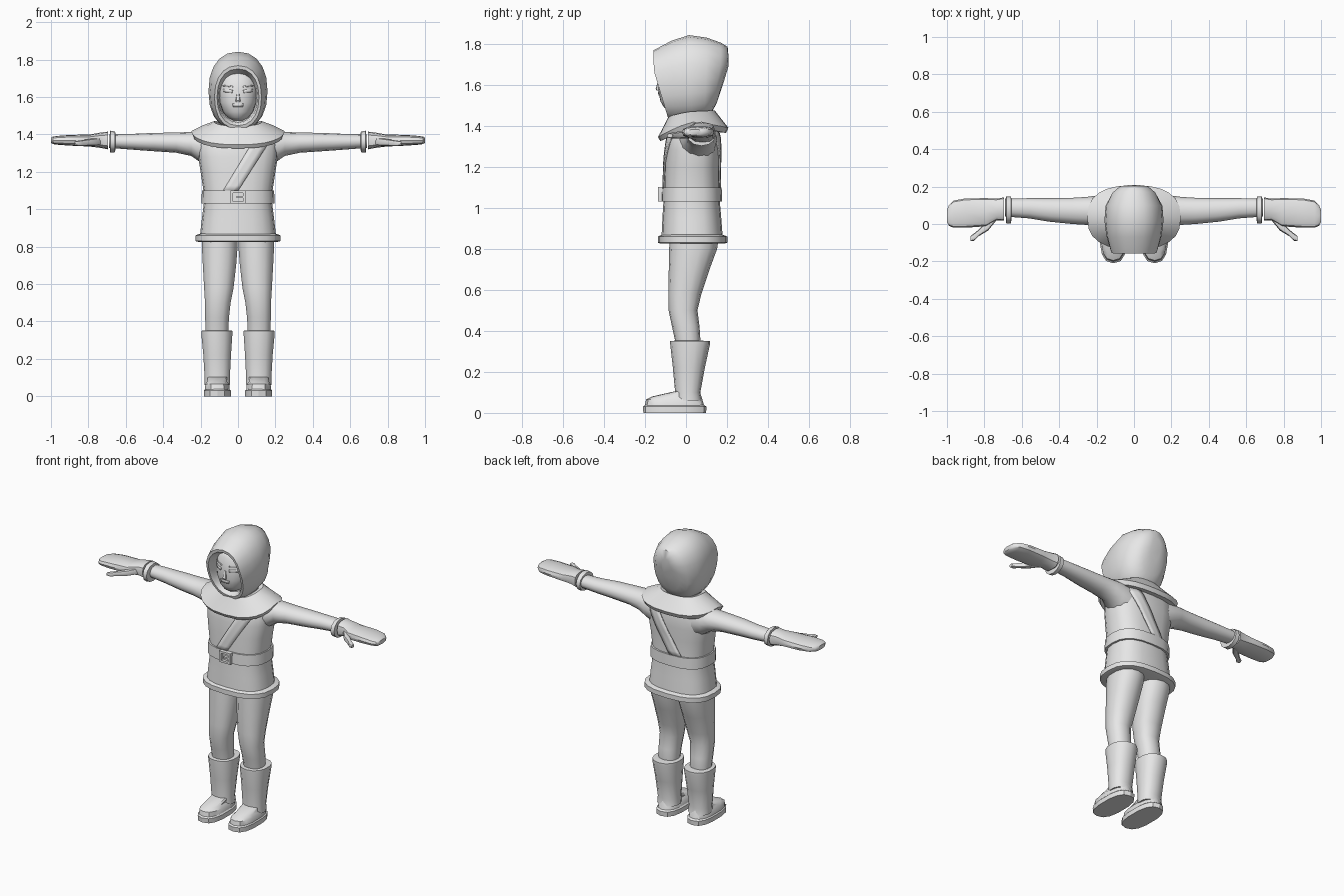
import bpy, math
from mathutils import Vector
from mathutils.bvhtree import BVHTree

grey = bpy.data.materials.new("plain grey")
grey.diffuse_color = (0.8, 0.8, 0.8, 1)


def make(name, verts, faces, mirror=False, angle=40):
    me = bpy.data.meshes.new(name)
    me.from_pydata(verts, [], faces)
    import_bm = bmesh.new()
    import_bm.from_mesh(me)
    bmesh.ops.recalc_face_normals(import_bm, faces=import_bm.faces)
    import_bm.to_mesh(me)
    import_bm.free()
    me.materials.append(grey)
    me.shade_smooth()
    me.set_sharp_from_angle(angle=math.radians(angle))
    ob = bpy.data.objects.new(name, me)
    bpy.context.collection.objects.link(ob)
    if mirror:
        ob.modifiers.new("mirror", 'MIRROR')
    return ob


import bmesh


def ring(axis, pos, u0, u1, v0, v1, n=2.4, seg=16):
    """Rounded outline filling the bounds u0..u1, v0..v1 across an axis."""
    out = []
    for i in range(seg):
        a = 2 * math.pi * i / seg
        s, c = math.sin(a), math.cos(a)
        u = (u0 + u1) / 2 + (u1 - u0) / 2 * math.copysign(abs(s) ** (2 / n), s)
        v = (v0 + v1) / 2 + (v1 - v0) / 2 * math.copysign(abs(c) ** (2 / n), c)
        out.append({'x': (pos, u, v), 'y': (u, pos, v), 'z': (u, v, pos)}[axis])
    return out


def skin(name, rings, mirror=False, angle=40):
    """Join successive outlines and close both ends."""
    k = len(rings[0])
    verts = [p for r in rings for p in r]
    faces = [(j * k + i, j * k + (i + 1) % k, (j + 1) * k + (i + 1) % k, (j + 1) * k + i)
             for j in range(len(rings) - 1) for i in range(k)]
    faces += [tuple(range(k)), tuple(range((len(rings) - 1) * k, len(rings) * k))]
    return make(name, verts, faces, mirror, angle)


def loft(name, axis, rows, mirror=False, n=2.4, seg=16, angle=40):
    return skin(name, [ring(axis, *r, n=n, seg=seg) for r in rows], mirror, angle)


def plate(name, target, bl, br, tl, tr, front=True, lift=0.004, thick=0.008, rows=8, cols=3, mirror=False):
    """Thin strip laid on the front or back of a part."""
    me = target.data
    tree = BVHTree.FromPolygons([v.co for v in me.vertices], [p.vertices for p in me.polygons])
    d = 1 if front else -1
    verts = []
    for j in range(rows + 1):
        for i in range(cols + 1):
            a, b = Vector(bl).lerp(Vector(br), i / cols), Vector(tl).lerp(Vector(tr), i / cols)
            x, z = a.lerp(b, j / rows)
            hit = tree.ray_cast(Vector((x, -2 * d, z)), Vector((0, d, 0)))[0]
            verts.append((x, (hit.y if hit else 0) - d * lift, z))
    w = cols + 1
    faces = [(j * w + i, j * w + i + 1, (j + 1) * w + i + 1, (j + 1) * w + i)
             for j in range(rows) for i in range(cols)]
    ob = make(name, verts, faces, mirror)
    m = ob.modifiers.new("thickness", 'SOLIDIFY')
    m.thickness, m.offset = thick, 0
    return ob


# Tunic, hem and belt
tunic = loft("tunic", 'z', [
    (.845, -.205, .205, -.12, .18), (.95, -.193, .193, -.115, .172), (1.03, -.183, .183, -.11, .165),
    (1.10, -.185, .185, -.108, .163), (1.20, -.20, .20, -.105, .163), (1.28, -.213, .213, -.10, .168),
    (1.36, -.215, .215, -.09, .165), (1.42, -.17, .17, -.06, .15)], n=2.6, seg=20)
loft("tunic_hem", 'z', [(.825, -.21, .21, -.125, .185), (.83, -.228, .228, -.137, .202),
                        (.86, -.228, .228, -.137, .202), (.872, -.195, .195, -.11, .17)], n=2.6, seg=20)
loft("belt", 'z', [(1.03, -.18, .18, -.10, .16), (1.03, -.196, .196, -.12, .176),
                   (1.10, -.193, .193, -.118, .174), (1.10, -.18, .18, -.10, .16)], n=2.6, seg=20)

# Buckle: four frame bars and a prong
for nm, x, z, w, h in [("left", -.033, 1.065, .014, .07), ("right", .033, 1.065, .014, .07),
                       ("top", 0, 1.094, .08, .013), ("bottom", 0, 1.036, .08, .013), ("prong", .012, 1.065, .04, .01)]:
    loft("buckle_" + nm, 'y', [(y, x - w / 2, x + w / 2, z - h / 2, z + h / 2) for y in (-.137, -.11)],
         n=60, seg=16, angle=30)

# Shoulder strap across chest and back
for nm, f in (("front", True), ("back", False)):
    plate("strap_" + nm, tunic, (-.085, 1.09), (-.005, 1.09), (.09, 1.38), (.18, 1.38), front=f)

# Arms, cuffs, gloves and thumbs
loft("arm", 'x', [(.14, -.04, .15, 1.22, 1.42), (.20, -.03, .152, 1.25, 1.42), (.25, -.005, .145, 1.285, 1.413),
                  (.33, .0, .14, 1.302, 1.41), (.45, .012, .138, 1.31, 1.408), (.56, .03, .138, 1.318, 1.403),
                  (.69, .04, .135, 1.328, 1.40)], True, 2.1, 12)
loft("cuff", 'x', [(.655, .035, .13, 1.33, 1.40), (.657, .004, .146, 1.305, 1.415), (.683, .004, .146, 1.302, 1.42),
                   (.685, .035, .13, 1.33, 1.40)], True, 2.1, 12)
loft("glove", 'x', [(.695, .018, .142, 1.32, 1.415), (.735, .02, .135, 1.328, 1.41), (.79, -.012, .138, 1.335, 1.40),
                    (.90, -.02, .137, 1.34, 1.397), (.965, -.02, .125, 1.345, 1.392), (.99, -.01, .10, 1.348, 1.388),
                    (1.0, .01, .075, 1.355, 1.382)], True, 2.8, 12)
loft("thumb", 'x', [(.735, .02, .07, 1.34, 1.385), (.78, -.035, .02, 1.338, 1.378), (.83, -.065, -.03, 1.337, 1.37),
                    (.855, -.09, -.05, 1.338, 1.366), (.875, -.092, -.065, 1.342, 1.362)], True, 2.4, 8)

# Trousers
loft("trouser_leg", 'z', [(.30, .052, .172, -.045, .065), (.36, .05, .175, -.055, .07), (.42, .047, .177, -.068, .066),
                          (.50, .038, .178, -.085, .056), (.58, .022, .183, -.086, .075), (.70, .008, .19, -.084, .115),
                          (.80, .0, .195, -.082, .152), (.86, .0, .195, -.08, .16)], True, 2.3, 14)

# Boots
loft("boot_shaft", 'z', [(.06, .04, .18, -.055, .078), (.10, .042, .18, -.053, .07), (.22, .036, .187, -.064, .092),
                         (.335, .028, .198, -.077, .117), (.35, .028, .198, -.077, .117), (.352, .05, .175, -.055, .08)],
     True, 2.3, 14)
loft("boot_foot", 'z', [(.03, .042, .178, -.202, .09), (.065, .046, .176, -.195, .08),
                        (.08, .06, .165, -.165, .075), (.104, .055, .165, -.06, .065)], True, 2.6, 14)
loft("boot_sole", 'z', [(0, .036, .184, -.208, .098), (.03, .036, .184, -.21, .10), (.038, .044, .176, -.20, .088)],
     True, 2.6, 14, 30)

# Shoulder cape, dipping at front and back
def cape_ring(rx, y0, y1, zf, zs, zb, seg=24):
    pts = []
    for x, y, _ in ring('z', 0, -rx, rx, y0, y1, 2.5, seg):
        t = (y - (y0 + y1) / 2) / ((y1 - y0) / 2)
        pts.append((x, y, zs + (zf - zs if t < 0 else zb - zs) * abs(t) ** 1.3))
    return pts

skin("shoulder_cape", [cape_ring(.19, -.07, .15, 1.35, 1.385, 1.37), cape_ring(.238, -.125, .195, 1.325, 1.39, 1.365),
                       cape_ring(.25, -.137, .207, 1.345, 1.418, 1.39), cape_ring(.19, -.11, .175, 1.395, 1.448, 1.43),
                       cape_ring(.13, -.085, .14, 1.445, 1.47, 1.475), cape_ring(.10, -.06, .11, 1.44, 1.46, 1.46)])
loft("neck", 'z', [(1.38, -.12, .12, -.075, .13), (1.50, -.10, .10, -.06, .12)], n=2.2)

# Hood: arched outlines leaning back at the chin
def hood_ring(yt, yb, hw, zt, zb, seg=20):
    pts = []
    for x, _, z in ring('y', 0, -hw, hw, zb, zt, 2.25, seg):
        pts.append((x, yb + (yt - yb) * min(1, (z - zb) / (zt - zb) * 1.4), z))
    return pts

skin("hood", [hood_ring(*r) for r in [
    (-.04, .0, .095, 1.70, 1.48), (-.135, -.08, .104, 1.742, 1.46), (-.155, -.09, .112, 1.75, 1.447),
    (-.158, -.085, .126, 1.768, 1.43), (-.07, -.045, .148, 1.815, 1.42), (.015, .03, .158, 1.842, 1.42),
    (.10, .09, .152, 1.83, 1.435), (.17, .125, .12, 1.805, 1.465), (.203, .15, .08, 1.785, 1.51),
    (.208, .18, .035, 1.73, 1.60)]], angle=50)

# Face with eyes, brows, nose and mouth
face = loft("face", 'z', [(1.475, -.03, .03, -.085, .02), (1.49, -.055, .055, -.108, .04), (1.52, -.08, .08, -.125, .05),
                          (1.57, -.097, .097, -.135, .05), (1.64, -.104, .104, -.132, .05), (1.70, -.10, .10, -.118, .05),
                          (1.74, -.075, .075, -.09, .04)], n=2.1, seg=24, angle=60)
thin = dict(lift=.002, thick=.005, rows=2)
plate("eye", face, (.03, 1.622), (.075, 1.626), (.028, 1.638), (.08, 1.642), mirror=True, **thin)
plate("eyebrow", face, (.026, 1.652), (.085, 1.658), (.026, 1.659), (.085, 1.664), mirror=True, **thin)
plate("mouth", face, (-.026, 1.548), (.026, 1.548), (-.03, 1.566), (.03, 1.566), **thin)
loft("nose", 'z', [(1.572, -.012, .012, -.143, -.12), (1.58, -.013, .013, -.148, -.12), (1.625, -.006, .006, -.135, -.12)],
     seg=8)
